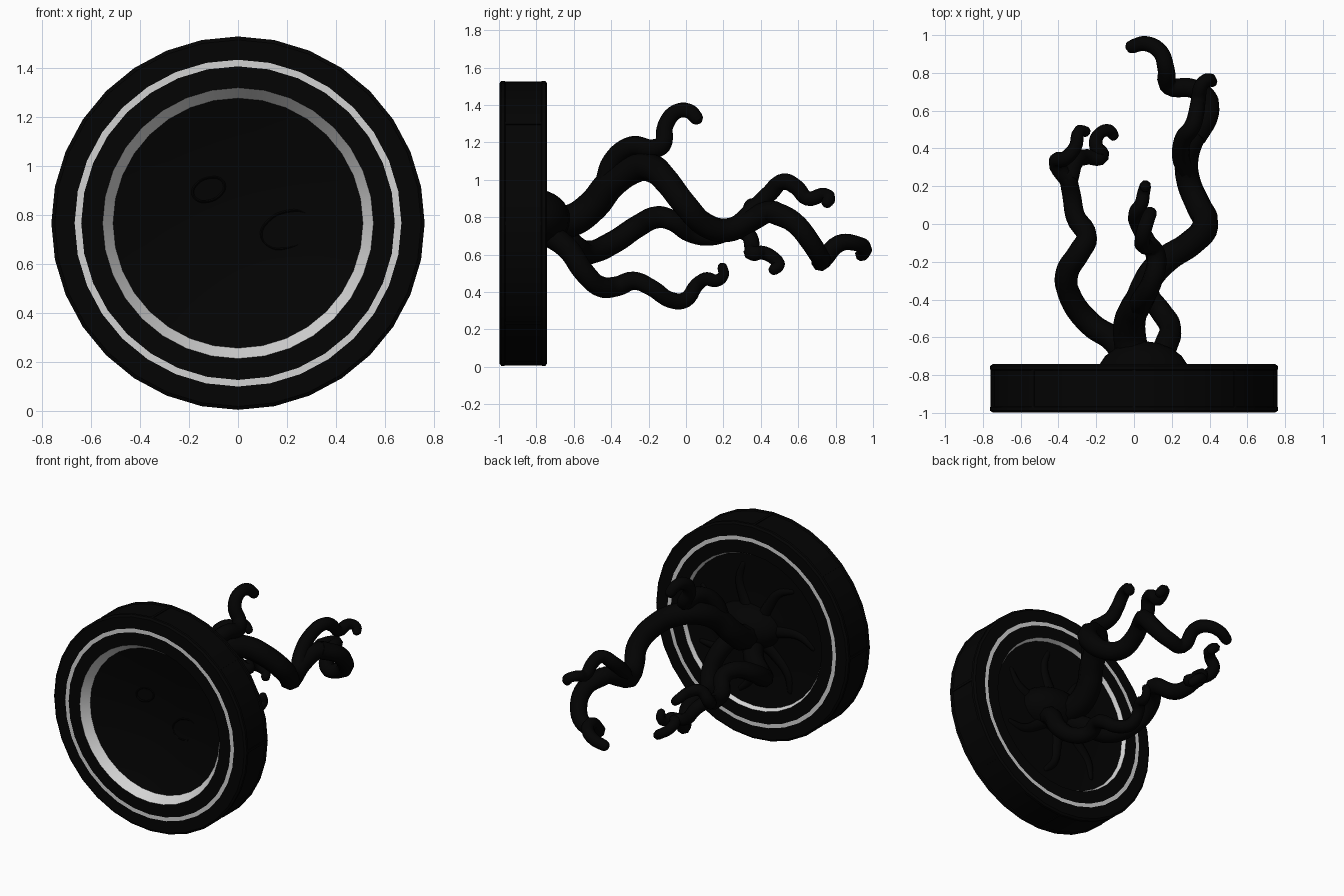
import bpy
import bmesh
import math
from mathutils import Vector

default = bpy.data.objects.get("Cube")
if default:
    bpy.data.objects.remove(default, do_unlink=True)

CENTRE = Vector((0, -0.87, 0.767))
SIDES = 32


def make_material(name, value):
    material = bpy.data.materials.new(name)
    colour = (value, value, value, 1)
    material.diffuse_color = colour
    material.use_nodes = True
    shader = material.node_tree.nodes["Principled BSDF"]
    shader.inputs["Base Color"].default_value = colour
    shader.inputs["Roughness"].default_value = 0.8
    return material


black = make_material("rim black", 0.001)
dark = make_material("tendril black", 0.0008)
white = make_material("ring white", 0.65)


def select_only(obj):
    bpy.ops.object.select_all(action='DESELECT')
    obj.select_set(True)
    bpy.context.view_layer.objects.active = obj


def smooth(obj, degrees=35):
    select_only(obj)
    bpy.ops.object.shade_smooth_by_angle(angle=math.radians(degrees))


def mesh_object(name, bm, *materials):
    bmesh.ops.recalc_face_normals(bm, faces=bm.faces)
    mesh = bpy.data.meshes.new(name)
    bm.to_mesh(mesh)
    bm.free()
    obj = bpy.data.objects.new(name, mesh)
    bpy.context.collection.objects.link(obj)
    for material in materials:
        mesh.materials.append(material)
    return obj


def radial(angle, radius, offset=0):
    """Point on a circle about the wheel axis."""
    return CENTRE + Vector((radius * math.sin(angle), offset, radius * math.cos(angle)))


def tube(name, points, start, end, material=dark, cyclic=False, sides=2):
    """Smooth tapering tube through the points, rounded at its tip."""
    curve = bpy.data.curves.new(name, 'CURVE')
    curve.dimensions = '3D'
    curve.bevel_depth = 1
    curve.bevel_resolution = sides
    curve.resolution_u = 5
    curve.use_fill_caps = True
    points = [Vector(p) for p in points]
    count = len(points)
    radii = [start + (end - start) * i / (count - 1) for i in range(count)]
    if not cyclic:
        heading = (points[-1] - points[-2]).normalized()
        for step, shrink in ((0.6, 0.8), (0.9, 0.35)):
            points.append(points[count - 1] + heading * end * step)
            radii.append(end * shrink)
    spline = curve.splines.new('BEZIER')
    spline.bezier_points.add(len(points) - 1)
    spline.use_cyclic_u = cyclic
    for knot, place, radius in zip(spline.bezier_points, points, radii):
        knot.co = place
        knot.radius = radius
        knot.handle_left_type = knot.handle_right_type = 'AUTO'
    obj = bpy.data.objects.new(name, curve)
    bpy.context.collection.objects.link(obj)
    curve.materials.append(material)
    select_only(obj)
    bpy.ops.object.convert(target='MESH')
    smooth(bpy.context.object, 60)


# Wheel profile of radius and depth: dished front, rim, then the back skin
rim = [(.553, .128), (.64, .128), (.667, .128), (.748, .128),
       (.762, .118), (.762, .1), (.755, .095)]
front = [(0, .01), (.2, -.005), (.38, -.035), (.51, -.07)]
back = [(.538, .1), (.4, .09), (.25, .09), (0, .1)]
profile = front + [(r, -d) for r, d in rim] + [(r, d) for r, d in reversed(rim)] + back
bm = bmesh.new()
loops = [[bm.verts.new(radial(math.tau * i / SIDES, r, d)) for i in range(SIDES)]
         for r, d in profile]
for band in range(len(loops) - 1):
    mirrored = min(band, len(loops) - 2 - band)
    # White bands are the inner wall and the flat stripe
    is_white = mirrored in (len(front) - 1, len(front) + 1)
    for i in range(SIDES):
        j = (i + 1) % SIDES
        face = bm.faces.new((loops[band][i], loops[band][j],
                             loops[band + 1][j], loops[band + 1][i]))
        face.material_index = int(is_white)
bmesh.ops.remove_doubles(bm, verts=bm.verts, dist=0.0001)
smooth(mesh_object("wheel", bm, black, white), 25)

# Narrow seams that split the rim into eight panels
bm = bmesh.new()
for i in range(8):
    angle = math.tau * i / 8
    bar = bmesh.ops.create_cube(bm, size=1)["verts"]
    for v in bar:
        across, along, out = v.co
        v.co = radial(angle, 0.755 + out * 0.008, along * 0.2)
        v.co += Vector((math.cos(angle), 0, -math.sin(angle))) * across * 0.018
mesh_object("rim_seams", bm, black)

# Two faint outlines on the front skin
for name, x, z, wide, tall in (("small_outline", -.12, .905, .065, .048),
                               ("large_outline", .2, .74, .105, .075)):
    outline = []
    for i in range(8):
        a = math.tau * i / 8
        dx, dz = wide * math.cos(a), tall * math.sin(a)
        outline.append((x + dx, -.875 - dx * x * 0.5, z + dz + dx * 0.2))
    tube(name, outline, .006, .006, black, cyclic=True, sides=1)

# Fleshy mound behind the skin, flattened where it is buried, with low roots
bm = bmesh.new()
bmesh.ops.create_uvsphere(bm, u_segments=20, v_segments=16, radius=1)
for v in bm.verts:
    depth = v.co.y * (.19 if v.co.y > 0 else .02)
    v.co = Vector((.05 + v.co.x * .25, -.81 + depth, .79 + v.co.z * .16))
smooth(mesh_object("root_mound", bm, dark), 60)
for i in range(7):
    a = math.tau * i / 7 + 0.3
    path = [radial(a + bend, r, d) for bend, r, d in
            ((0, .08, .08), (.1, .22, .075), (.05, .36, .08), (-.1, .46, .085))]
    tube("root", path, .055, .02)

# Tendrils
tube("upper_tendril", [
    (.03, -.83, .78), (-.02, -.62, .78), (-.02, -.5, .86), (.03, -.4, .98),
    (.09, -.27, 1.06), (.18, -.18, 1.06), (.29, -.11, 1.0), (.38, 0, .86),
    (.34, .1, .76), (.29, .22, .73), (.28, .34, .78), (.32, .46, .83),
    (.39, .58, .77)], .09, .055)
tube("upper_tendril_tip", [
    (.32, .46, .83), (.39, .58, .77), (.38, .67, .66), (.3, .72, .58),
    (.19, .73, .57), (.17, .82, .66), (.14, .91, .66), (.06, .955, .63),
    (-.01, .94, .6)], .062, .037)
tube("upper_tendril_fork", [
    (.29, .26, .74), (.25, .36, .84), (.26, .45, .93), (.31, .52, .99),
    (.33, .59, .96), (.34, .65, .9), (.36, .74, .92), (.4, .765, .9),
    (.41, .755, .88)], .052, .032)
tube("raised_tendril", [
    (.02, -.43, .97), (.05, -.39, 1.1), (.1, -.29, 1.18), (.12, -.18, 1.165),
    (.1, -.125, 1.19), (.05, -.11, 1.29), (.05, -.05, 1.365), (.07, .02, 1.365),
    (.085, .055, 1.33)], .06, .037)
tube("side_tendril", [
    (0, -.8, .76), (-.1, -.62, .66), (-.23, -.53, .61), (-.34, -.38, .67),
    (-.355, -.26, .75), (-.29, -.15, .8), (-.25, -.07, .78), (-.31, .04, .71),
    (-.33, .15, .7), (-.35, .25, .74)], .07, .05)
tube("side_tendril_upper_fork", [
    (-.34, .22, .73), (-.41, .33, .79), (-.36, .35, .86), (-.31, .41, .86),
    (-.29, .49, .84), (-.26, .49, .81)], .046, .03)
tube("side_tendril_lower_fork", [
    (-.34, .24, .74), (-.31, .33, .71), (-.25, .355, .63), (-.17, .36, .605),
    (-.2, .41, .61), (-.19, .47, .58), (-.13, .495, .54), (-.11, .47, .52)],
    .046, .03)
tube("lower_tendril", [
    (.1, -.8, .74), (.17, -.64, .64), (.19, -.54, .5), (.14, -.46, .43),
    (.08, -.37, .43), (.09, -.28, .46), (.11, -.18, .42), (.07, -.09, .36),
    (.02, 0, .36), (.01, .06, .44), (.04, .11, .47), (.05, .16, .46),
    (.06, .2, .49), (.06, .195, .53)], .065, .028)
